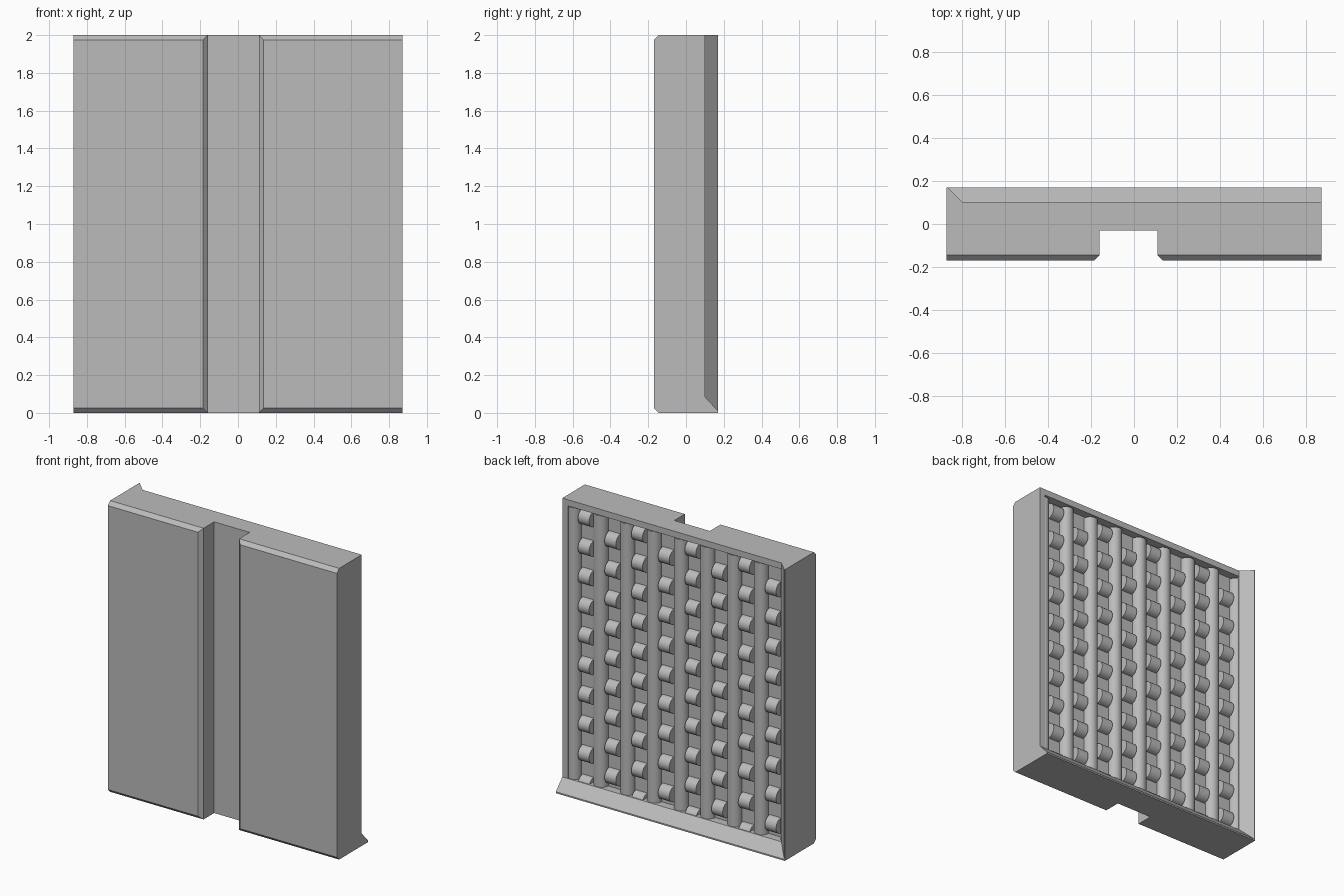
import bpy, bmesh, math
from mathutils import Matrix

cube = bpy.data.objects.get("Cube")
if cube:
    bpy.data.objects.remove(cube)

grey = bpy.data.materials.new("plain_grey")
grey.use_nodes = True
COLOUR = (0.5, 0.5, 0.5, 1)
grey.diffuse_color = COLOUR
grey.node_tree.nodes["Principled BSDF"].inputs["Base Color"].default_value = COLOUR

W, H = 0.87, 2.0            # half width, height
FRONT, BACK, TIP = -0.17, 0.10, 0.17
FLOOR, PITCH = 0.045, 0.203


def finish(name, bm, smooth=False):
    bmesh.ops.recalc_face_normals(bm, faces=bm.faces)
    mesh = bpy.data.meshes.new(name)
    bm.to_mesh(mesh)
    bm.free()
    mesh.materials.append(grey)
    obj = bpy.data.objects.new(name, mesh)
    bpy.context.collection.objects.link(obj)
    if smooth:
        bpy.ops.object.select_all(action='DESELECT')
        obj.select_set(True)
        bpy.context.view_layer.objects.active = obj
        bpy.ops.object.shade_smooth_by_angle(angle=math.radians(35))
    return obj


def prism(points, length):
    """Extrude a closed 3D outline along a vector."""
    bm = bmesh.new()
    face = bm.faces.new([bm.verts.new(p) for p in points])
    new = bmesh.ops.extrude_face_region(bm, geom=[face])["geom"]
    bmesh.ops.translate(bm, vec=length,
                        verts=[v for v in new if isinstance(v, bmesh.types.BMVert)])
    bmesh.ops.recalc_face_normals(bm, faces=bm.faces)
    return bm


def rod(bm, centre, radius, length, axis):
    turn = Matrix.Rotation(math.pi / 2, 4, 'Y') if axis == 'X' else Matrix()
    bmesh.ops.create_cone(bm, cap_ends=True, segments=32, radius1=radius, radius2=radius,
                          depth=length, matrix=Matrix.Translation(centre) @ turn)


# Panel with a front channel
outline = [(-W, BACK), (-W, FRONT), (-0.16, FRONT), (-0.16, -0.03),
           (0.11, -0.03), (0.11, FRONT), (W, FRONT), (W, BACK)]
bm = prism([(x, y, 0) for x, y in outline], (0, 0, H))

# Chamfer the front edges, except at the outer sides
edges = [e for e in bm.edges
         if all(abs(v.co.y - FRONT) < 1e-4 for v in e.verts)
         and not all(abs(v.co.x) > W - 1e-4 for v in e.verts)]
bmesh.ops.bevel(bm, geom=edges, offset=0.025, segments=1, affect='EDGES')

# Sink a tray into the back
bm.faces.ensure_lookup_table()
back = next(f for f in bm.faces if all(abs(v.co.y - BACK) < 1e-4 for v in f.verts))
bmesh.ops.inset_individual(bm, faces=[back], thickness=0.06)
for v in back.verts:
    v.co.x = max(v.co.x, -0.795)
    v.co.z = max(v.co.z, 0.085)
new = bmesh.ops.extrude_discrete_faces(bm, faces=[back])["faces"]
for v in new[0].verts:
    v.co.y = FLOOR
finish("panel", bm)

# Sloped lips along the bottom and one side
finish("bottom_lip", prism([(-W, BACK, 0), (-W, TIP, 0), (-W, TIP, 0.01),
                            (-W, BACK, 0.085)], (2 * W, 0, 0)))
finish("side_lip", prism([(-W, BACK, 0), (-W, TIP, 0), (-W + 0.005, TIP, 0),
                          (-0.795, BACK, 0)], (0, 0, H)))

# Upright ribs in the tray
bm = bmesh.new()
for k in range(-4, 5):
    rod(bm, (k * PITCH, FLOOR, 1.01), 0.05, 1.88, 'Z')
finish("ribs", bm, smooth=True)

# Staggered cross pins between the ribs
bm = bmesh.new()
for col in range(8):
    x = (3.5 - col) * PITCH
    top = 1.89 - (col % 2) * PITCH / 2
    for row in range(10 - col % 2):
        rod(bm, (x, FLOOR, top - row * PITCH), 0.053, 0.085, 'X')
finish("cross_pins", bm, smooth=True)
